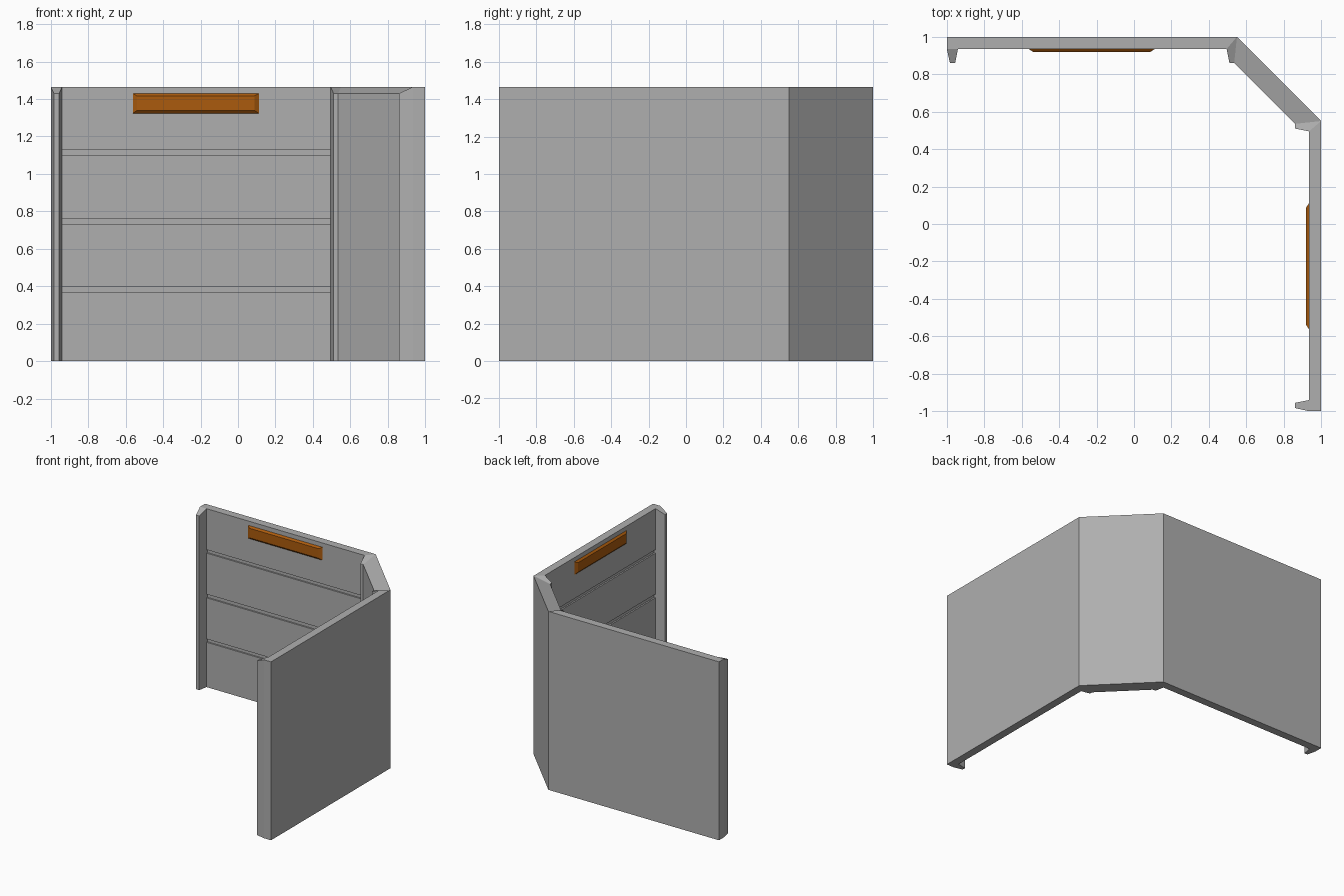
import bpy, bmesh

if "Cube" in bpy.data.objects:
    bpy.data.objects.remove(bpy.data.objects["Cube"])

H, LOW = 1.465, 1.43      # full height, height of the sloped inner rim
IN = 0.935                # inner face of the walls


def material(name, color):
    mat = bpy.data.materials.new(name)
    mat.diffuse_color = color
    mat.use_nodes = True
    mat.node_tree.nodes["Principled BSDF"].inputs["Base Color"].default_value = mat.diffuse_color
    return mat


grey = material("dark_grey", (0.43, 0.43, 0.43, 1))
orange = material("orange", (0.41, 0.105, 0.004, 1))


def make(name, verts, faces, flip=False, mat=grey):
    """Mesh object; flip mirrors it across the x = y diagonal."""
    if flip:
        verts = [(y, x, z) for x, y, z in verts]
    me = bpy.data.meshes.new(name)
    me.from_pydata(verts, [], faces)
    bm = bmesh.new()
    bm.from_mesh(me)
    bmesh.ops.recalc_face_normals(bm, faces=bm.faces)
    bm.to_mesh(me)
    bm.free()
    me.materials.append(mat)
    ob = bpy.data.objects.new(name, me)
    bpy.context.collection.objects.link(ob)


def prism(name, plan, tops, flip=False):
    """Upright prism from plan points (x, y, top z) with listed top faces."""
    n = len(plan)
    verts = [(x, y, 0) for x, y, z in plan] + list(plan)
    faces = [tuple(range(n))]
    faces += [(i, (i + 1) % n, n + (i + 1) % n, n + i) for i in range(n)]
    faces += [tuple(n + i for i in t) for t in tops]
    make(name, verts, faces, flip)


def wall_panel(name, flip):
    """Wall section with three horizontal grooves, extruded along the wall."""
    prof = [(1, 0), (IN, 0)]
    for lo, hi in ((0.368, 0.395), (0.733, 0.763), (1.1, 1.128)):
        prof += [(IN, lo), (IN + 0.012, lo), (IN + 0.012, hi), (IN, hi)]
    prof += [(IN, H), (1, H)]
    n = len(prof)
    verts = [(x, y, z) for x in (-0.94, 0.495) for y, z in prof]
    faces = [(i, (i + 1) % n, n + (i + 1) % n, n + i) for i in range(n)]
    faces += [tuple(range(n)), tuple(range(n, 2 * n))]
    make(name, verts, faces, flip)


def lamp_bar(name, flip):
    """Bevelled bar on the inner face."""
    def ring(y, x0, x1, z0, z1):
        return [(x0, y, z0), (x1, y, z0), (x1, y, z1), (x0, y, z1)]
    verts = ring(IN, -0.562, 0.112, 1.323, 1.43)
    verts += ring(0.92, -0.54, 0.088, 1.339, 1.417)
    faces = [(0, 1, 2, 3), (4, 5, 6, 7)]
    faces += [(i, (i + 1) % 4, 4 + (i + 1) % 4, 4 + i) for i in range(4)]
    make(name, verts, faces, flip, orange)


# two matching walls, each with an end post and a lamp bar
for side, flip in (("back", False), ("right", True)):
    wall_panel(side + "_wall", flip)
    prism(side + "_end_post",
          [(-1, 1, H), (-1, IN, H), (-0.983, 0.86, LOW),
           (-0.955, 0.86, LOW), (-0.94, IN, H), (-0.94, 1, H)],
          [(0, 1, 4, 5), (1, 2, 3, 4)], flip)
    lamp_bar(side + "_lamp_bar", flip)

# diagonal corner section with ribs on both sides
half = [(0.55, 1, H), (0.495, 1, H), (0.495, IN, H),
        (0.51, 0.86, LOW), (0.535, 0.86, LOW)]
plan = half + [(y, x, z) for x, y, z in reversed(half)]
prism("corner_wall", plan,
      [(0, 1, 2), (0, 2, 3, 4), (0, 4, 5, 9), (9, 5, 6, 7), (9, 7, 8)])
